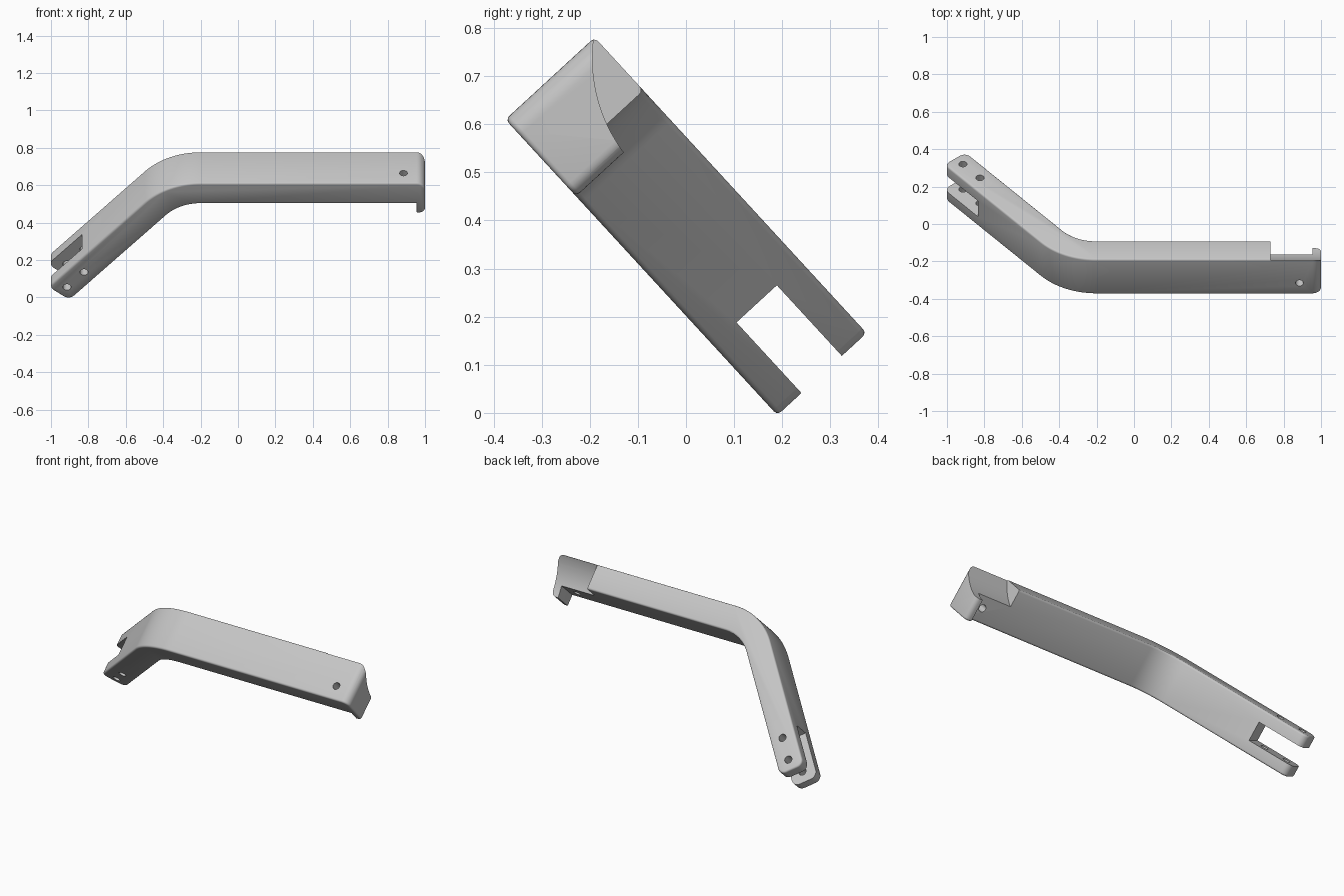
import bpy, bmesh
from math import radians, cos, sin, pi
from mathutils import Matrix, Vector

if "Cube" in bpy.data.objects:
    bpy.data.objects.remove(bpy.data.objects["Cube"])

WIDTH, THICK, BEND = 0.252, 0.15, radians(50)
along = Vector((cos(BEND), -sin(BEND), 0))    # from the fork tip back up the arm
inward = Vector((sin(BEND), cos(BEND), 0))    # through the arm thickness
tip = Vector((-1.016, 0.755, 0))              # outer corner of the fork tip
tip_inner = tip + inward * THICK


def arc(cx, cy, r, start, end, steps):
    angles = [radians(start + (end - start) * i / steps) for i in range(steps + 1)]
    return [(cx + r * cos(a), cy + r * sin(a)) for a in angles]


def make_object(name, bm):
    bmesh.ops.recalc_face_normals(bm, faces=bm.faces)
    mesh = bpy.data.meshes.new(name)
    bm.to_mesh(mesh)
    bm.free()
    obj = bpy.data.objects.new(name, mesh)
    bpy.context.collection.objects.link(obj)
    return obj


def cylinder(name, centre, axis, radius, depth, segments):
    bm = bmesh.new()
    turn = Vector((0, 0, 1)).rotation_difference(Vector(axis)).to_matrix().to_4x4()
    bmesh.ops.create_cone(bm, cap_ends=True, segments=segments, radius1=radius,
                          radius2=radius, depth=depth,
                          matrix=Matrix.Translation(centre) @ turn)
    return make_object(name, bm)


# Side profile: hooked end, straight bar, bend, rounded fork tip
R = 0.04
outer = tip + (inward + along) * R
inner = tip_inner + (along - inward) * R
profile = [(0.955, 0.217)]
profile += arc(0.97, 0.187, 0.03, 90, 0, 6)
profile += arc(0.955, 0.045, 0.045, 0, -90, 8)
profile += arc(-0.2, 0.39, 0.39, -90, -140, 20)
profile += arc(outer.x, outer.y, R, -140, -230, 8)
profile += arc(inner.x, inner.y, R, 130, 40, 8)
profile += arc(-0.2, 0.39, 0.39 - THICK, -140, -90, 20)
profile += [(0.955, THICK)]

# Bar body with softened long edges
bm = bmesh.new()
base = bm.faces.new([bm.verts.new((x, y, 0)) for x, y in profile])
extruded = bmesh.ops.extrude_face_region(bm, geom=[base])
bmesh.ops.translate(bm, vec=(0, 0, WIDTH),
                    verts=[g for g in extruded["geom"] if isinstance(g, bmesh.types.BMVert)])
bmesh.ops.recalc_face_normals(bm, faces=bm.faces)
rims = [e for e in bm.edges if abs(e.verts[0].co.z - e.verts[1].co.z) < 1e-5]
bmesh.ops.bevel(bm, geom=rims, offset=0.011, segments=3, profile=0.5, affect='EDGES')
bar = make_object("bent_lever_bar", bm)

# Fork slot
bm = bmesh.new()
bmesh.ops.create_cube(bm, size=1)
frame = Matrix((along, inward, Vector((0, 0, 1)))).transposed().to_4x4()
place = Matrix.Translation(tip + along * 0.082 + inward * THICK / 2 + Vector((0, 0, 0.125)))
bmesh.ops.transform(bm, verts=bm.verts,
                    matrix=place @ frame @ Matrix.Diagonal((0.4, 0.4, 0.114, 1)))
cutters = [make_object("slot_cutter", bm)]

# Curved scoop at the hooked end
cutters.append(cylinder("scoop_cutter", (0.93, 0.25, 0.459), (1, 0, 0), 0.326, 0.4, 128))

# Pin holes through both prongs, and one screw hole by the hook
for d in (0.066, 0.208):
    spot = tip + along * d + inward * 0.077 + Vector((0, 0, 0.125))
    cutters.append(cylinder("pin_hole_cutter", spot, (0, 0, 1), 0.022, 0.6, 32))
cutters.append(cylinder("screw_hole_cutter", (0.885, 0.08, 0.081), (0, 1, 0), 0.021, 0.6, 32))

for cutter in cutters:
    cutter.hide_render = True
    mod = bar.modifiers.new("cut", 'BOOLEAN')
    mod.operation, mod.solver, mod.object = 'DIFFERENCE', 'EXACT', cutter
bpy.context.view_layer.update()
cut_mesh = bpy.data.meshes.new_from_object(
    bar.evaluated_get(bpy.context.evaluated_depsgraph_get()))
bar.modifiers.clear()
bar.data = cut_mesh
for cutter in cutters:
    bpy.data.objects.remove(cutter)

# Tilt the bar about its length, then centre it and rest it on the ground
down = Vector((0, 0.677, -0.736)).normalized()
side = Vector((1, 0, 0)).cross(down)
bar.data.transform(Matrix((Vector((1, 0, 0)), down, side)).transposed().to_4x4())
low = [min(v.co[i] for v in bar.data.vertices) for i in range(3)]
high = [max(v.co[i] for v in bar.data.vertices) for i in range(3)]
bar.data.transform(Matrix.Translation((-(low[0] + high[0]) / 2,
                                       -(low[1] + high[1]) / 2, -low[2])))

# Plain grey metal
metal = bpy.data.materials.new("light_grey_metal")
metal.use_nodes = True
colour = (0.56, 0.56, 0.56, 1)
metal.diffuse_color = colour
metal.node_tree.nodes["Principled BSDF"].inputs["Base Color"].default_value = colour
bar.data.materials.clear()
bar.data.materials.append(metal)

bpy.ops.object.select_all(action='DESELECT')
bar.select_set(True)
bpy.context.view_layer.objects.active = bar
bpy.ops.object.shade_smooth_by_angle(angle=radians(32))
